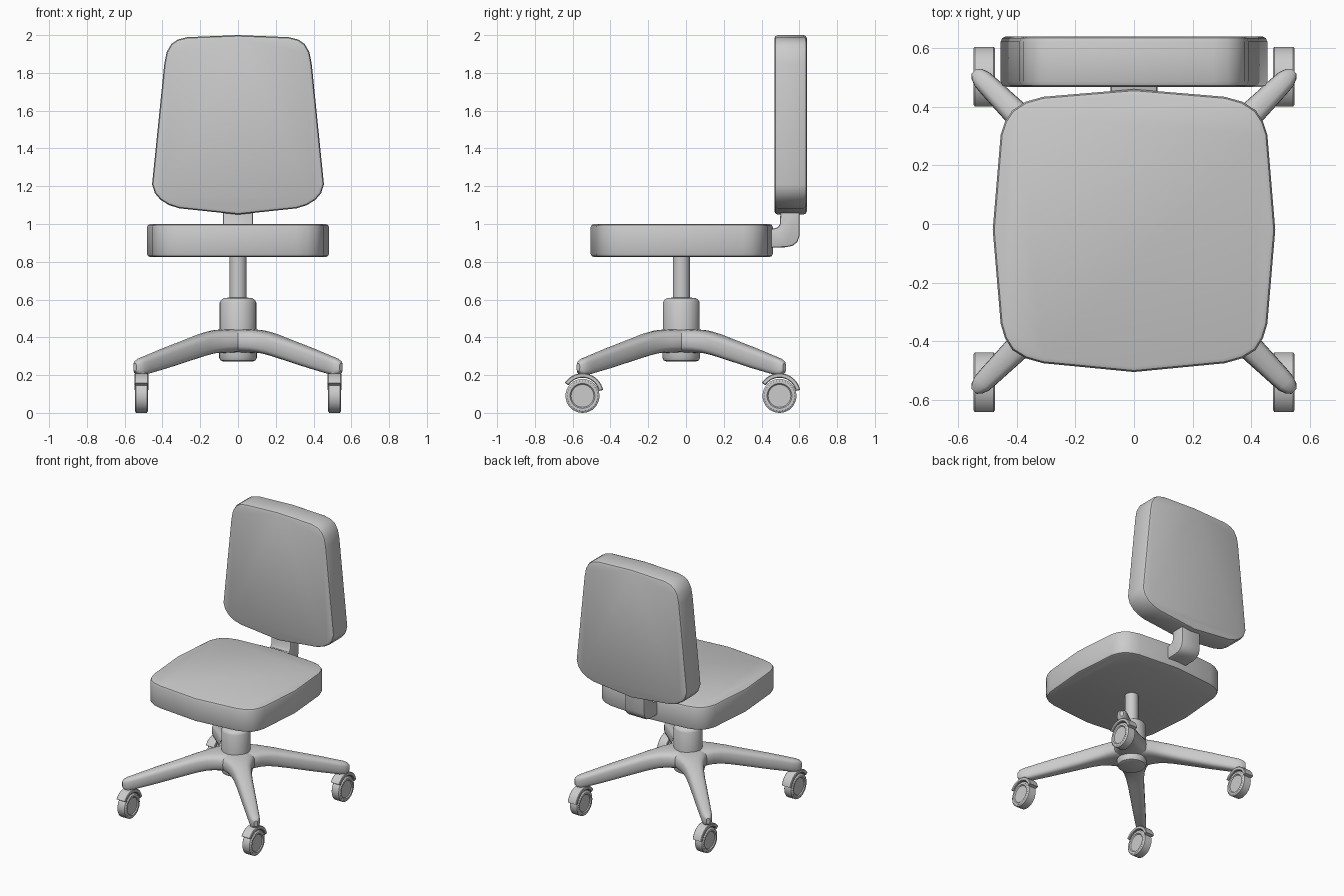
import bpy, bmesh
from math import sin, cos, pi, radians, copysign
from mathutils import Vector, Matrix

if "Cube" in bpy.data.objects:
    bpy.data.objects.remove(bpy.data.objects["Cube"])

CY = -0.025  # y of the central column


def finish(name, bm, angle=35):
    bmesh.ops.recalc_face_normals(bm, faces=bm.faces[:])
    me = bpy.data.meshes.new(name)
    bm.to_mesh(me)
    bm.free()
    ob = bpy.data.objects.new(name, me)
    bpy.context.collection.objects.link(ob)
    bpy.ops.object.select_all(action='DESELECT')
    ob.select_set(True)
    bpy.context.view_layer.objects.active = ob
    bpy.ops.object.shade_smooth_by_angle(angle=radians(angle))
    return ob


def mirrored(half):
    """Close a half outline that starts and ends on x = 0."""
    return half + [(-x, v) for x, v in reversed(half[1:-1])]


def slab(name, outline, place, depth, bevel, segments=2):
    """Extrude an outline along depth and round both rims."""
    bm = bmesh.new()
    base = bm.faces.new([bm.verts.new(place(u, v)) for u, v in outline])
    ext = bmesh.ops.extrude_face_region(bm, geom=[base], use_keep_orig=True)
    verts = [g for g in ext['geom'] if isinstance(g, bmesh.types.BMVert)]
    bmesh.ops.translate(bm, verts=verts, vec=depth)
    caps = [f for f in bm.faces if len(f.verts) == len(outline)]
    rim = list({e for f in caps for e in f.edges})
    bmesh.ops.recalc_face_normals(bm, faces=bm.faces[:])
    bmesh.ops.bevel(bm, geom=rim, offset=bevel, segments=segments,
                    profile=0.5, affect='EDGES')
    return finish(name, bm)


def loft(name, rings, matrix=None):
    """Skin a list of equal rings and cap the ends."""
    bm = bmesh.new()
    vs = [[bm.verts.new(p) for p in r] for r in rings]
    n = len(vs[0])
    for a, b in zip(vs, vs[1:]):
        for i in range(n):
            bm.faces.new((a[i], a[(i + 1) % n], b[(i + 1) % n], b[i]))
    bm.faces.new(vs[0])
    bm.faces.new(vs[-1])
    if matrix:
        bm.transform(matrix)
    return finish(name, bm)


def lathe(name, profile, matrix, n=32):
    rings = [[Vector((r * cos(2 * pi * i / n), r * sin(2 * pi * i / n), z))
              for i in range(n)] for r, z in profile]
    return loft(name, rings, matrix)


# Seat cushion
seat = mirrored([(0, -0.505), (0.31, -0.475), (0.37, -0.458), (0.415, -0.43),
                 (0.44, -0.39), (0.455, -0.34), (0.482, -0.02), (0.455, 0.305),
                 (0.44, 0.35), (0.415, 0.388), (0.37, 0.417), (0.31, 0.434), (0, 0.46)])
slab("seat", seat, lambda u, v: (u, v, 0.825), (0, 0, 0.175), 0.018)

# Backrest cushion
back = mirrored([(0, 1.05), (0.31, 1.083), (0.365, 1.1), (0.41, 1.128),
                 (0.44, 1.163), (0.455, 1.21), (0.39, 1.85), (0.378, 1.91),
                 (0.353, 1.953), (0.32, 1.976), (0.27, 1.989), (0, 2.0)])
slab("backrest", back, lambda u, v: (u, 0.468, v), (0, 0.172, 0), 0.018)

# Bent bracket joining seat and backrest
bend = [(0.40, 0.875), (0.53, 0.877), (0.565, 0.885), (0.59, 0.905), (0.602, 0.94),
        (0.602, 1.09), (0.5, 1.09), (0.498, 1.0), (0.485, 0.982), (0.46, 0.975), (0.40, 0.975)]
slab("back_bracket", bend, lambda u, v: (-0.08, u, v), (0.16, 0, 0), 0.01)

# Central column
at_column = Matrix.Translation((0, CY, 0))
lathe("gas_post", [(0.045, 0.58), (0.045, 0.85)], at_column)
lathe("hub", [(0.08, 0.273), (0.093, 0.278), (0.1, 0.292), (0.1, 0.33), (0.097, 0.42),
              (0.097, 0.585), (0.09, 0.598), (0.075, 0.608), (0.05, 0.61)], at_column)

# Base legs: (distance, half width, bottom, top) along each diagonal
sections = [(0.0, 0.14, 0.318, 0.442), (0.1, 0.113, 0.318, 0.442),
            (0.16, 0.088, 0.318, 0.438), (0.21, 0.072, 0.313, 0.43),
            (0.27, 0.062, 0.301, 0.418), (0.35, 0.055, 0.282, 0.396),
            (0.55, 0.045, 0.235, 0.342), (0.70, 0.037, 0.203, 0.298),
            (0.735, 0.034, 0.2, 0.288), (0.758, 0.025, 0.206, 0.277),
            (0.772, 0.012, 0.222, 0.262)]


def leg_ring(d, w, lo, hi, n=20):
    ring = []
    for i in range(n):
        c, s = cos(2 * pi * i / n), sin(2 * pi * i / n)
        c, s = (copysign(abs(t) ** 0.65, t) for t in (c, s))
        ring.append(Vector((d, w * c, (lo + hi) / 2 + (hi - lo) / 2 * s)))
    return ring


for i in range(4):
    turn = at_column @ Matrix.Rotation(pi / 4 + i * pi / 2, 4, 'Z')
    loft(f"base_leg_{i + 1}", [leg_ring(*s) for s in sections], turn)

# Casters: wheel, curved guard and pin under each leg tip
half_wheel = [(0.02, -0.028), (0.06, -0.028), (0.066, -0.035), (0.08, -0.035), (0.09, -0.028)]
wheel = half_wheel + [(r, -h) for r, h in reversed(half_wheel)]
a0, a1, steps = radians(12), radians(147), 16
angles = [a0 + (a1 - a0) * k / steps for k in range(steps + 1)]
guard = ([(0.112 * cos(a), 0.112 * sin(a)) for a in angles]
         + [(0.088 * cos(a), 0.088 * sin(a)) for a in reversed(angles)])

for end, wy in (("front", -0.548), ("rear", 0.495)):
    for side, sx in (("left", -0.511), ("right", 0.511)):
        tag = f"{end}_{side}"
        lathe("caster_wheel_" + tag, wheel,
              Matrix.Translation((sx, wy, 0.09 + 0.002)) @ Matrix.Rotation(pi / 2, 4, 'Y'))
        slab("caster_guard_" + tag, guard,
             lambda u, v: (sx - 0.036, wy + u, 0.098 + v), (0.072, 0, 0), 0.004, 1)
        lathe("caster_pin_" + tag, [(0.022, 0.195), (0.022, 0.23)],
              Matrix.Translation((sx, wy, 0)), 16)
        # the lowest wheel point rests on the floor
        bpy.data.objects["caster_wheel_" + tag].location.z = -0.002
